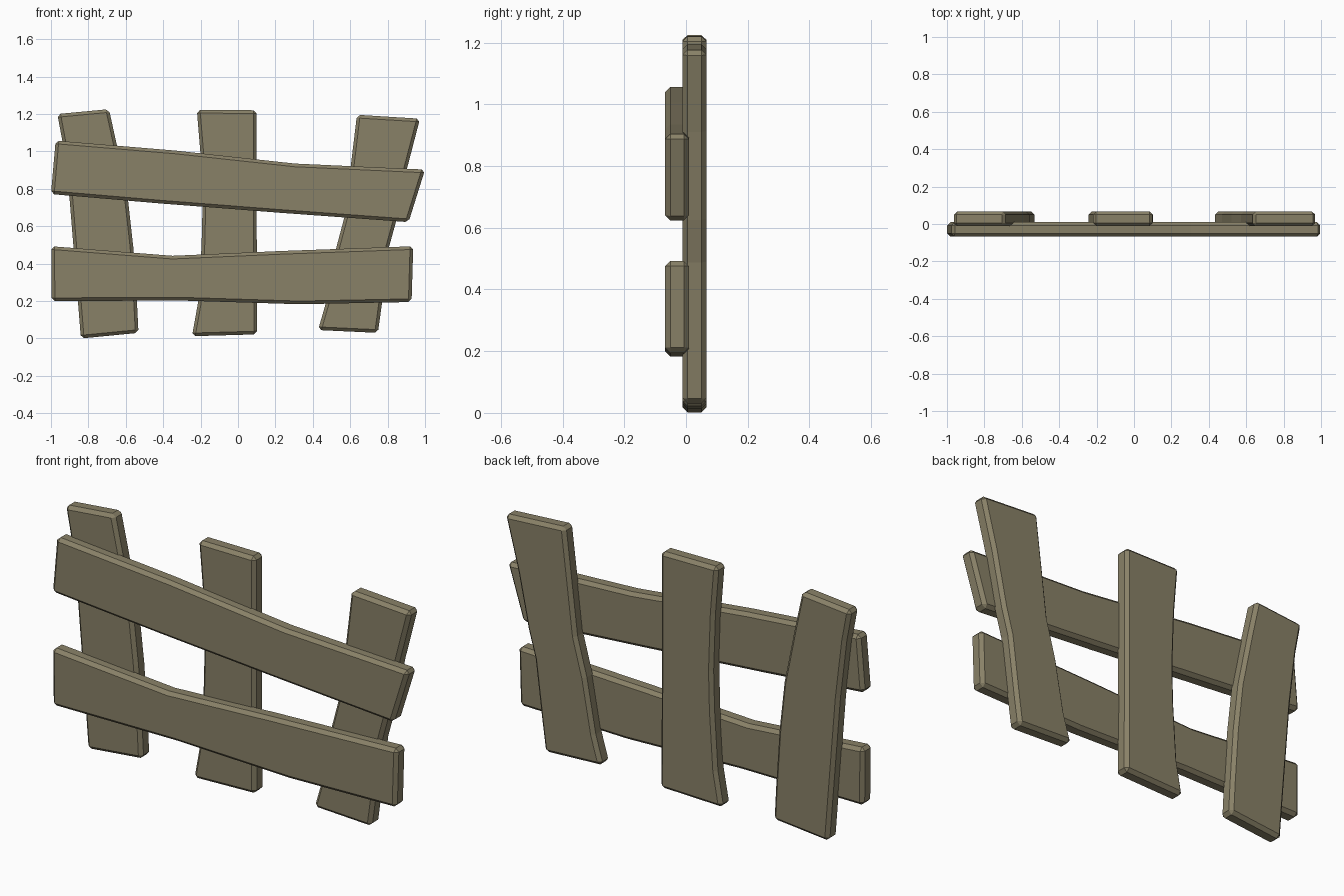
import bpy, bmesh, math

if "Cube" in bpy.data.objects:
    bpy.data.objects.remove(bpy.data.objects["Cube"])

# One weathered wood colour for every plank
wood = bpy.data.materials.new("weathered_wood")
wood.diffuse_color = (0.25, 0.22, 0.137, 1)
wood.use_nodes = True
wood.node_tree.nodes["Principled BSDF"].inputs["Base Color"].default_value = wood.diffuse_color


def plank(name, outline, y0, y1):
    """Extrude an x/z outline from y0 to y1 and chamfer its edges."""
    bm = bmesh.new()
    front = bm.faces.new([bm.verts.new((x, y0, z)) for x, z in outline])
    ext = bmesh.ops.extrude_face_region(bm, geom=[front], use_keep_orig=True)
    for v in ext["geom"]:
        if isinstance(v, bmesh.types.BMVert):
            v.co.y = y1
    bmesh.ops.recalc_face_normals(bm, faces=bm.faces[:])
    # chamfer only the hard edges, not the gentle bends along the plank
    hard = [e for e in bm.edges if e.calc_face_angle(0) > math.radians(40)]
    bmesh.ops.bevel(bm, geom=hard, offset=0.017, offset_type='OFFSET',
                    segments=1, profile=0.5, affect='EDGES', clamp_overlap=True)
    mesh = bpy.data.meshes.new(name)
    bm.to_mesh(mesh)
    bm.free()
    mesh.materials.append(wood)
    ob = bpy.data.objects.new(name, mesh)
    bpy.context.collection.objects.link(ob)
    return ob


# Upright posts, behind the rails
posts = {
    "left_post": [(-.84, 0.0), (-.532, .03), (-.54, .19), (-.56, .49), (-.588, .74),
                  (-.647, 1.03), (-.69, 1.226), (-.966, 1.2), (-.936, 1.04),
                  (-.90, .74), (-.856, .2)],
    "middle_post": [(-.246, .012), (.102, .022), (.1, .6), (.1, 1.22), (-.22, 1.222),
                    (-.2, .98), (-.19, .69), (-.195, .49), (-.214, .19)],
    "right_post": [(.428, .045), (.748, .03), (.77, .19), (.807, .487), (.845, .625),
                   (.904, .91), (.973, 1.175), (.636, 1.196), (.604, .93),
                   (.572, .66), (.52, .465), (.47, .19)],
}
for name, outline in posts.items():
    plank(name, outline, -0.012, 0.067)

# Cross rails, across the front
rails = {
    "upper_rail": [(-1.0, .772), (-.417, .722), (.225, .672), (.912, .622),
                   (1.0, .903), (.305, .935), (-.34, 1.005), (-.975, 1.058)],
    "lower_rail": [(-.996, .2), (-.31, .203), (.33, .183), (.928, .195),
                   (.937, .493), (.24, .468), (-.35, .442), (-.998, .493)],
}
for name, outline in rails.items():
    plank(name, outline, -0.068, 0.01)
